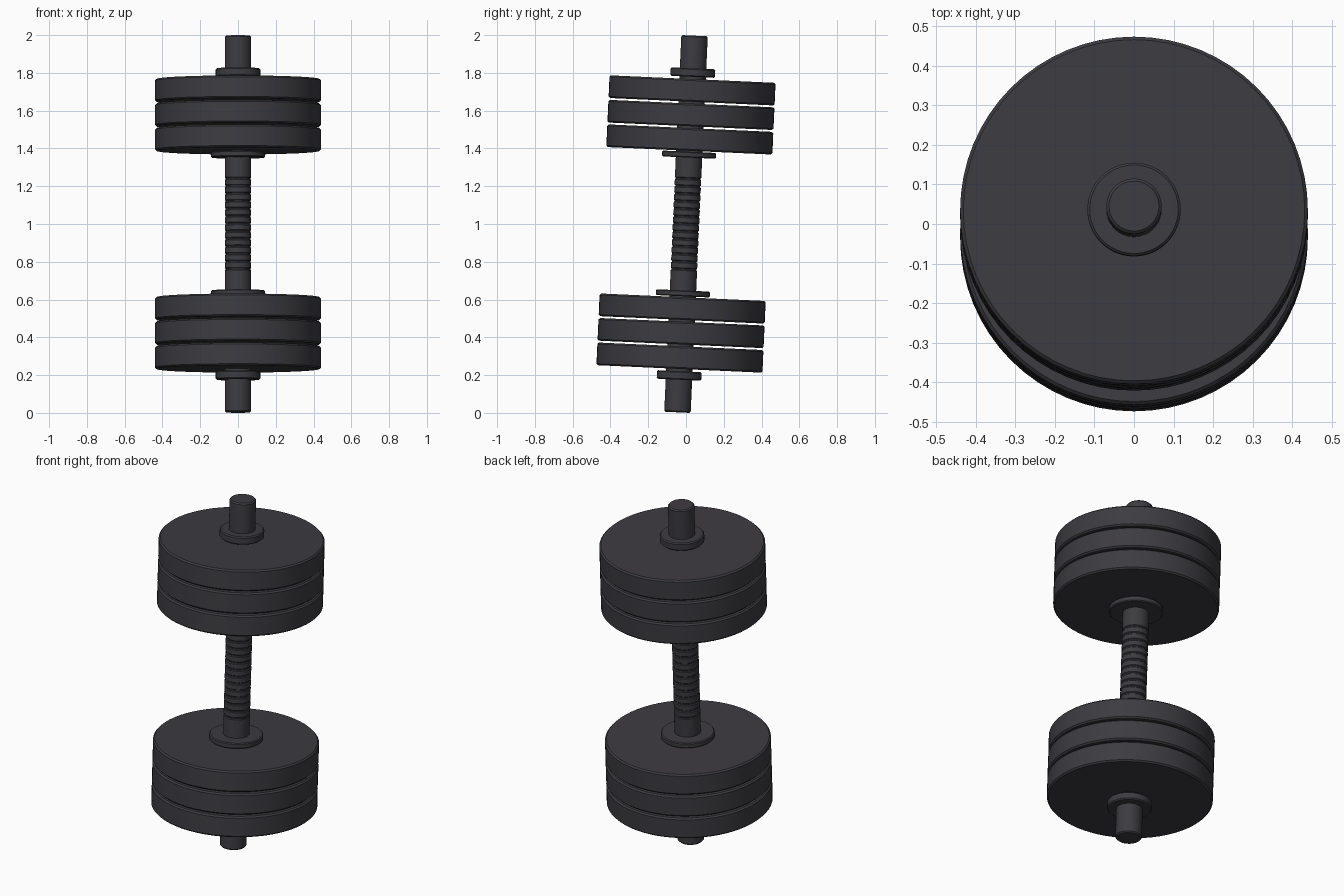
import bpy, bmesh, math
from mathutils import Matrix

cube = bpy.data.objects.get("Cube")
if cube:
    bpy.data.objects.remove(cube, do_unlink=True)

# Single dark iron colour
iron = bpy.data.materials.new("dark_iron")
iron.use_nodes = True
COLOR = (0.046, 0.044, 0.052, 1)
iron.diffuse_color = COLOR
bsdf = next(n for n in iron.node_tree.nodes if n.type == 'BSDF_PRINCIPLED')
bsdf.inputs["Base Color"].default_value = COLOR
bsdf.inputs["Roughness"].default_value = 0.6

# The whole dumbbell leans slightly towards the back
LEAN = Matrix.Translation((0, 0, 1)) @ Matrix.Rotation(math.radians(-2.6), 4, 'X')


def lathe(name, profile, closed, sides=64):
    """Spin a (radius, height) profile around the bar axis."""
    bm = bmesh.new()
    rings = []
    for r, h in profile:
        if r == 0:
            rings.append([bm.verts.new((0, 0, h))] * sides)
        else:
            rings.append([bm.verts.new((r * math.cos(2 * math.pi * i / sides),
                                        r * math.sin(2 * math.pi * i / sides), h))
                          for i in range(sides)])
    pairs = list(zip(rings, rings[1:]))
    if closed:
        pairs.append((rings[-1], rings[0]))
    for a, b in pairs:
        for i in range(sides):
            j = (i + 1) % sides
            corners = list(dict.fromkeys((a[i], a[j], b[j], b[i])))
            bm.faces.new(corners)
    bmesh.ops.recalc_face_normals(bm, faces=bm.faces)
    mesh = bpy.data.meshes.new(name)
    bm.to_mesh(mesh)
    bm.free()
    mesh.materials.append(iron)
    obj = bpy.data.objects.new(name, mesh)
    bpy.context.collection.objects.link(obj)
    obj.matrix_world = LEAN
    bpy.ops.object.select_all(action='DESELECT')
    obj.select_set(True)
    bpy.context.view_layer.objects.active = obj
    bpy.ops.object.shade_smooth_by_angle(angle=math.radians(35))
    return obj


def disc(name, radius, low, high, bevel, hole=0.069):
    """Bored disc with softened outer rims."""
    low, high = sorted((low, high))
    lathe(name, [(hole, low), (radius - bevel, low), (radius, low + bevel),
                 (radius, high - bevel), (radius - bevel, high), (hole, high)], True)


# Bar with a ribbed grip in the middle
BAR, END, EDGE = 0.07, 0.998, 0.007
RIBS, PITCH = 13, 0.04
profile = [(0, -END), (BAR - EDGE, -END), (BAR, EDGE - END)]
for k in range(RIBS):
    h = (k - (RIBS - 1) / 2) * PITCH
    profile += [(BAR, h - 0.007), (BAR - 0.004, h - 0.003),
                (BAR - 0.004, h + 0.003), (BAR, h + 0.007)]
profile += [(BAR, END - EDGE), (BAR - EDGE, END), (0, END)]
lathe("bar", profile, False)

# Weights, flanges and locking collars, mirrored to both ends
for side, s in (("upper", 1), ("lower", -1)):
    disc(side + "_inner_flange", 0.143, s * 0.352, s * 0.383, 0.005)
    for k in range(3):
        start = 0.388 + k * 0.13
        disc(f"{side}_weight_plate_{k + 1}", 0.44, s * start, s * (start + 0.12), 0.008)
    disc(side + "_locking_collar", 0.118, s * 0.78, s * 0.825, 0.006)
